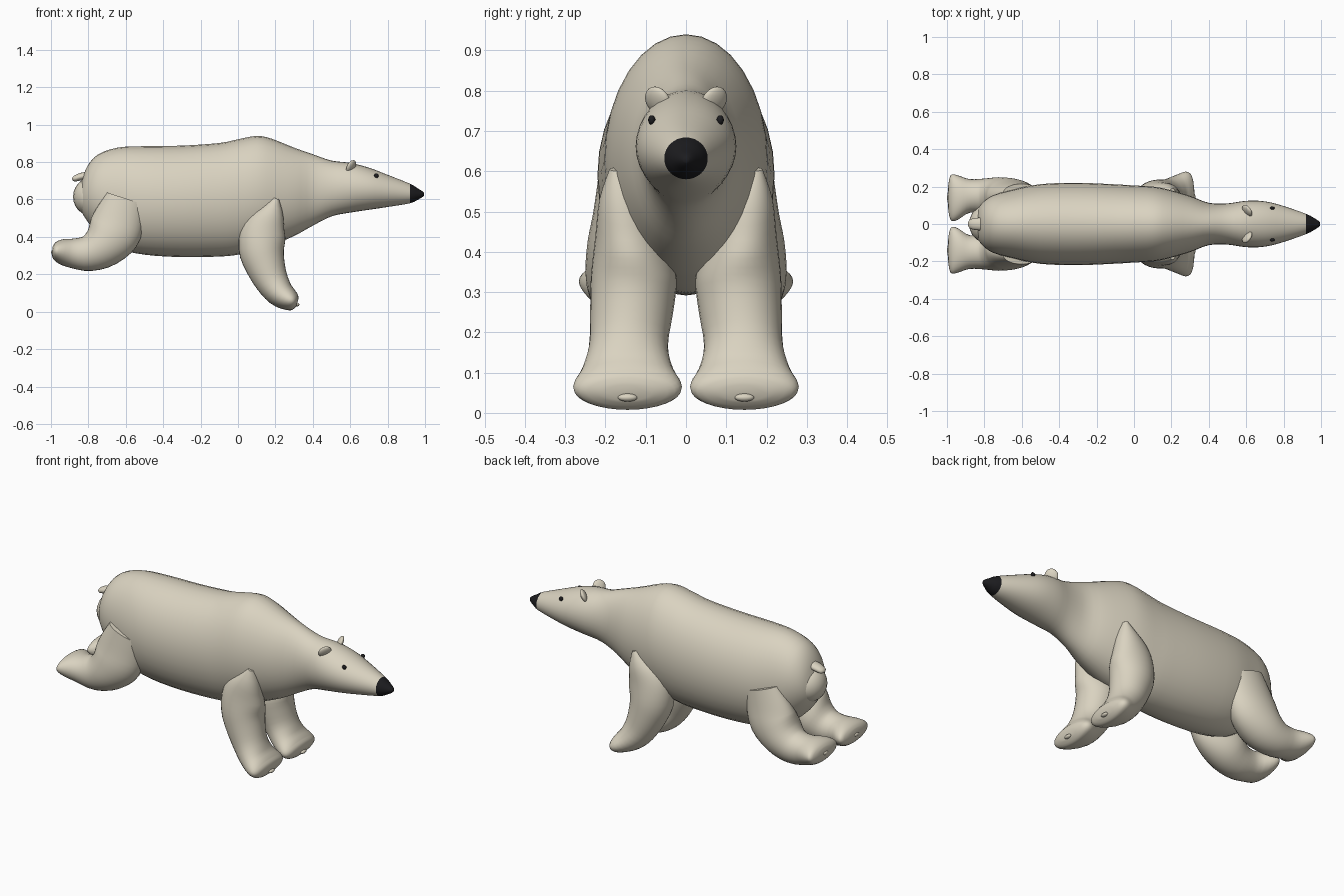
import bpy, bmesh, math
from mathutils import Vector, Matrix

cube = bpy.data.objects.get("Cube")
if cube:
    bpy.data.objects.remove(cube, do_unlink=True)


def material(name, color):
    m = bpy.data.materials.new(name)
    m.use_nodes = True
    m.diffuse_color = (*color, 1)
    m.node_tree.nodes["Principled BSDF"].inputs["Base Color"].default_value = (*color, 1)
    return m


FUR = material("cream fur", (0.70, 0.65, 0.53))
BLACK = material("black", (0.012, 0.012, 0.014))


def finish(name, bm, mats):
    bmesh.ops.recalc_face_normals(bm, faces=bm.faces[:])
    mesh = bpy.data.meshes.new(name)
    bm.to_mesh(mesh)
    bm.free()
    for m in mats:
        mesh.materials.append(m)
    obj = bpy.data.objects.new(name, mesh)
    bpy.context.collection.objects.link(obj)
    bpy.ops.object.select_all(action='DESELECT')
    obj.select_set(True)
    bpy.context.view_layer.objects.active = obj
    bpy.ops.object.shade_smooth_by_angle(angle=math.radians(50))
    return obj


def refine(stations, steps):
    """Smooth the stations with a Catmull-Rom spline."""
    p = [Vector(s) for s in stations]
    p = [p[0]] + p + [p[-1]]
    out = []
    for a, b, c, d in zip(p, p[1:], p[2:], p[3:]):
        for i in range(steps):
            t = i / steps
            out.append(b + (c - a) * t / 2 + (a * 2 - b * 5 + c * 4 - d) * t**2 / 2
                       + (b * 3 - a - c * 3 + d) * t**3 / 2)
    return out + [p[-1]]


def loft(name, stations, mats, side=1, upright=False, sides=32, steps=3, paint=None):
    """Elliptical rings; a station is x, z, half thickness, half width, y."""
    st = refine(stations, steps)
    bm = bmesh.new()
    rings = []
    for i, (x, z, thick, wide, y) in enumerate(st):
        a, b = st[max(i - 1, 0)], st[min(i + 1, len(st) - 1)]
        tan = Vector((1, 0)) if upright else Vector((b[0] - a[0], b[1] - a[1])).normalized()
        ring = []
        for k in range(sides):
            ang = math.tau * k / sides
            u, v = thick * math.cos(ang), wide * math.sin(ang)
            ring.append(bm.verts.new((x - tan.y * u, side * (y + v), z + tan.x * u)))
        rings.append(ring)
    for r, q in zip(rings, rings[1:]):
        for k in range(sides):
            n = (k + 1) % sides
            bm.faces.new((r[k], r[n], q[n], q[k]))
    bm.faces.new(rings[0])
    bm.faces.new(rings[-1])
    if paint:
        for f in bm.faces:
            f.material_index = paint(f.calc_center_median())
    return finish(name, bm, mats)


def ellipsoid(name, loc, size, mat, turn=(0, 0, 0)):
    bm = bmesh.new()
    bmesh.ops.create_uvsphere(bm, u_segments=20, v_segments=12, radius=1)
    rot = Matrix.Identity(4)
    for angle, axis in zip(turn, "XYZ"):
        rot = Matrix.Rotation(math.radians(angle), 4, axis) @ rot
    bm.transform(Matrix.Translation(loc) @ rot @ Matrix.Diagonal((*size, 1)))
    return finish(name, bm, [mat])


# Body, neck, head and nose: x, top, bottom, half width
outline = [
    (-0.84, 0.68, 0.54, 0.07), (-0.81, 0.77, 0.49, 0.115), (-0.75, 0.84, 0.42, 0.155),
    (-0.64, 0.878, 0.34, 0.185), (-0.5, 0.885, 0.305, 0.213), (-0.3, 0.888, 0.292, 0.22),
    (-0.1, 0.902, 0.295, 0.212), (0.0, 0.922, 0.305, 0.206), (0.1, 0.94, 0.33, 0.2),
    (0.18, 0.925, 0.355, 0.185), (0.3, 0.877, 0.405, 0.15), (0.4, 0.842, 0.46, 0.113),
    (0.5, 0.808, 0.51, 0.11), (0.6, 0.796, 0.53, 0.124), (0.7, 0.77, 0.545, 0.121),
    (0.8, 0.732, 0.56, 0.096), (0.92, 0.684, 0.58, 0.054), (0.96, 0.66, 0.598, 0.034),
    (0.985, 0.645, 0.612, 0.018), (0.995, 0.635, 0.622, 0.007),
]
loft("body_and_head", [(x, (t + b) / 2, (t - b) / 2, w, 0) for x, t, b, w in outline],
     [FUR, BLACK], upright=True, paint=lambda c: int(c.x > 0.92))

# Rump and tail
ellipsoid("rump", (-0.79, 0, 0.615), (0.092, 0.1, 0.1), FUR)
loft("tail", [(-0.77, 0.735, 0.022, 0.036, 0), (-0.84, 0.722, 0.02, 0.033, 0),
              (-0.875, 0.71, 0.015, 0.025, 0), (-0.885, 0.705, 0.005, 0.01, 0)],
     [FUR], sides=16)

# Limb paths from the body down to the paw
foreleg = [
    (0.205, 0.605, 0.015, 0.02, 0.17), (0.18, 0.53, 0.068, 0.06, 0.155),
    (0.14, 0.44, 0.118, 0.085, 0.14), (0.125, 0.34, 0.122, 0.106, 0.13),
    (0.145, 0.25, 0.107, 0.103, 0.135), (0.18, 0.165, 0.09, 0.098, 0.143),
    (0.225, 0.1, 0.076, 0.115, 0.145), (0.275, 0.065, 0.06, 0.135, 0.145),
    (0.305, 0.054, 0.045, 0.118, 0.145), (0.318, 0.05, 0.02, 0.06, 0.145),
]
hindleg = [
    (-0.6, 0.605, 0.105, 0.05, 0.165), (-0.635, 0.5, 0.135, 0.08, 0.15),
    (-0.665, 0.42, 0.142, 0.1, 0.145), (-0.725, 0.35, 0.12, 0.11, 0.14),
    (-0.8, 0.313, 0.097, 0.095, 0.148), (-0.88, 0.312, 0.08, 0.09, 0.15),
    (-0.945, 0.322, 0.067, 0.12, 0.141), (-0.98, 0.328, 0.046, 0.12, 0.141),
    (-0.993, 0.33, 0.022, 0.06, 0.141),
]

# Paired parts
for side, word in ((-1, "near"), (1, "far")):
    loft("foreleg_" + word, foreleg, [FUR], side)
    loft("hindleg_" + word, hindleg, [FUR], side)
    ellipsoid("fore_paw_pad_" + word, (0.316, side * 0.145, 0.038), (0.012, 0.024, 0.01), FUR)
    ellipsoid("hind_paw_pad_" + word, (-0.989, side * 0.141, 0.32), (0.011, 0.024, 0.01), FUR)
    ellipsoid("ear_" + word, (0.605, side * 0.07, 0.775), (0.015, 0.036, 0.038), FUR,
              (0, 25, side * 35))
    ellipsoid("eye_" + word, (0.74, side * 0.085, 0.727), (0.012, 0.009, 0.012), BLACK)
